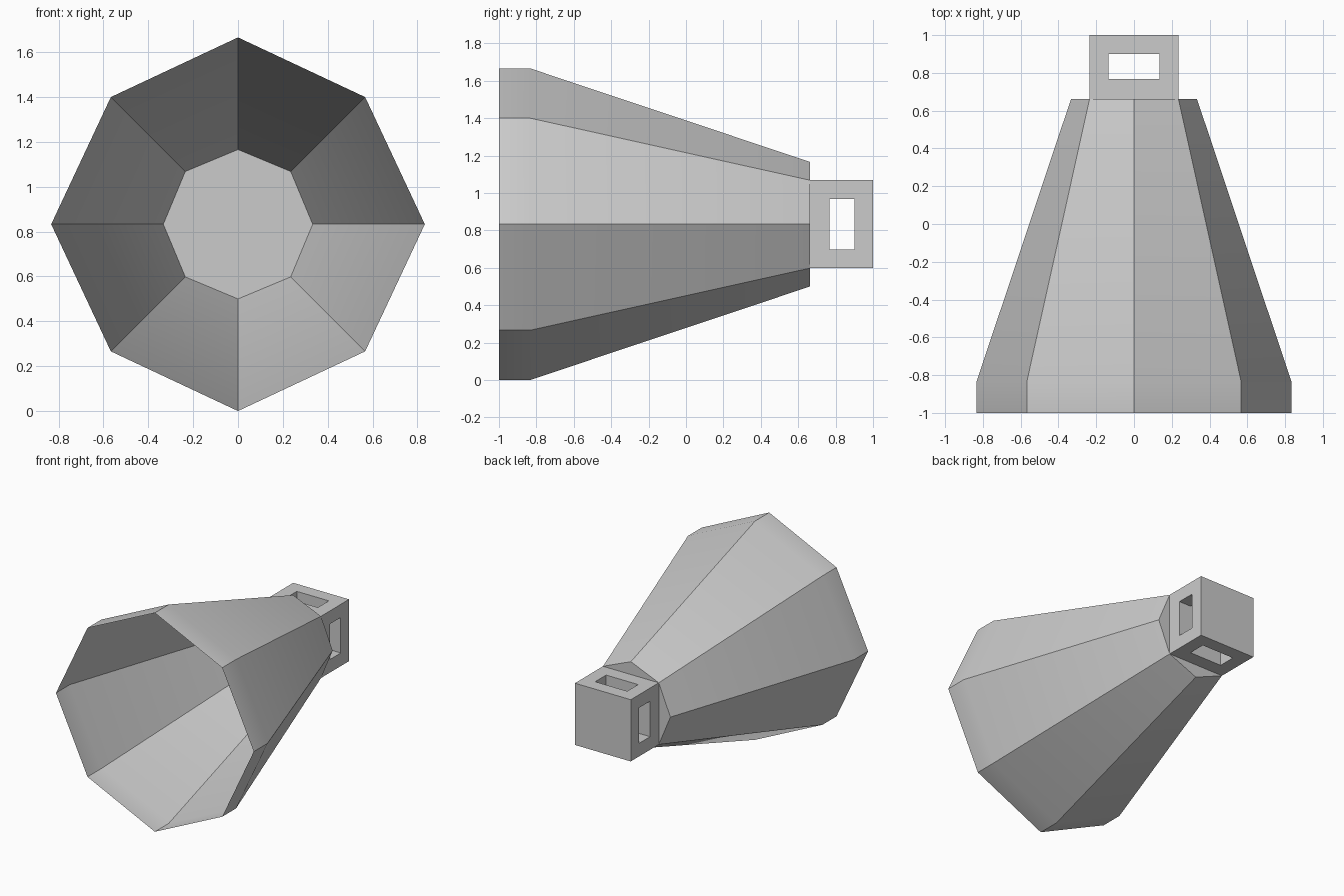
import bpy, bmesh, math

if "Cube" in bpy.data.objects:
    bpy.data.objects.remove(bpy.data.objects["Cube"])

CZ = 0.833  # height of the long axis

grey = bpy.data.materials.new("plain grey")
grey.diffuse_color = (0.6, 0.6, 0.6, 1)
grey.use_nodes = True
grey.node_tree.nodes["Principled BSDF"].inputs["Base Color"].default_value = grey.diffuse_color


def finish(name, bm):
    mesh = bpy.data.meshes.new(name)
    bm.to_mesh(mesh)
    bm.free()
    mesh.materials.append(grey)
    obj = bpy.data.objects.new(name, mesh)
    bpy.context.collection.objects.link(obj)
    return obj


def ring(bm, y, r, d):
    """Eight-sided ring: r is the reach along the axes, d along x and z at the diagonals."""
    verts = []
    for i in range(8):
        a = i * math.pi / 4
        s = r if i % 2 == 0 else d * math.sqrt(2)
        verts.append(bm.verts.new((s * math.cos(a), y, CZ + s * math.sin(a))))
    return verts


def prism(name, outline, y0, y1):
    """Closed prism from an x/z outline, extruded along y."""
    bm = bmesh.new()
    face = bm.faces.new([bm.verts.new((x, y0, CZ + z)) for x, z in outline])
    out = bmesh.ops.extrude_face_region(bm, geom=[face])["geom"]
    bmesh.ops.translate(bm, vec=(0, y1 - y0, 0),
                        verts=[v for v in out if isinstance(v, bmesh.types.BMVert)])
    bmesh.ops.recalc_face_normals(bm, faces=bm.faces)
    return finish(name, bm)


# Open flared horn: thin wall with a straight rim and a closed narrow end
bm = bmesh.new()
rings = [ring(bm, -1.0, 0.833, 0.567), ring(bm, -0.833, 0.833, 0.567),
         ring(bm, 0.663, 0.333, 0.235)]
for a, b in zip(rings, rings[1:]):
    for i in range(8):
        j = (i + 1) % 8
        bm.faces.new((a[i], a[j], b[j], b[i]))
bm.faces.new(rings[-1])
bmesh.ops.recalc_face_normals(bm, faces=bm.faces)
horn = finish("horn", bm)

# Block at the narrow end
h = 0.235
block = prism("end_block", [(-h, -h), (h, -h), (h, h), (-h, h)], 0.663, 1.0)

# Crossing slots, cut sideways and vertically through the block
w, far = 0.135, 0.4
cross = [(w, far), (w, w), (far, w), (far, -w), (w, -w), (w, -far),
         (-w, -far), (-w, -w), (-far, -w), (-far, w), (-w, w), (-w, far)]
cutter = prism("slot_cutter", cross, 0.768, 0.9)
cutter.hide_render = True
mod = block.modifiers.new("slots", "BOOLEAN")
mod.operation = "DIFFERENCE"
mod.solver = "EXACT"
mod.object = cutter
bpy.context.view_layer.objects.active = block
block.select_set(True)
bpy.ops.object.modifier_apply(modifier=mod.name)
bpy.data.objects.remove(cutter, do_unlink=True)

# Remove the block's hidden face against the horn
bm = bmesh.new()
bm.from_mesh(block.data)
hidden = [f for f in bm.faces if f.calc_center_median().y < 0.665]
bmesh.ops.delete(bm, geom=hidden, context="FACES")
bm.to_mesh(block.data)
bm.free()

# Soft rim bend on the horn, crisp ridges
bpy.ops.object.select_all(action="DESELECT")
horn.select_set(True)
bpy.context.view_layer.objects.active = horn
bpy.ops.object.shade_smooth_by_angle(angle=math.radians(30))
